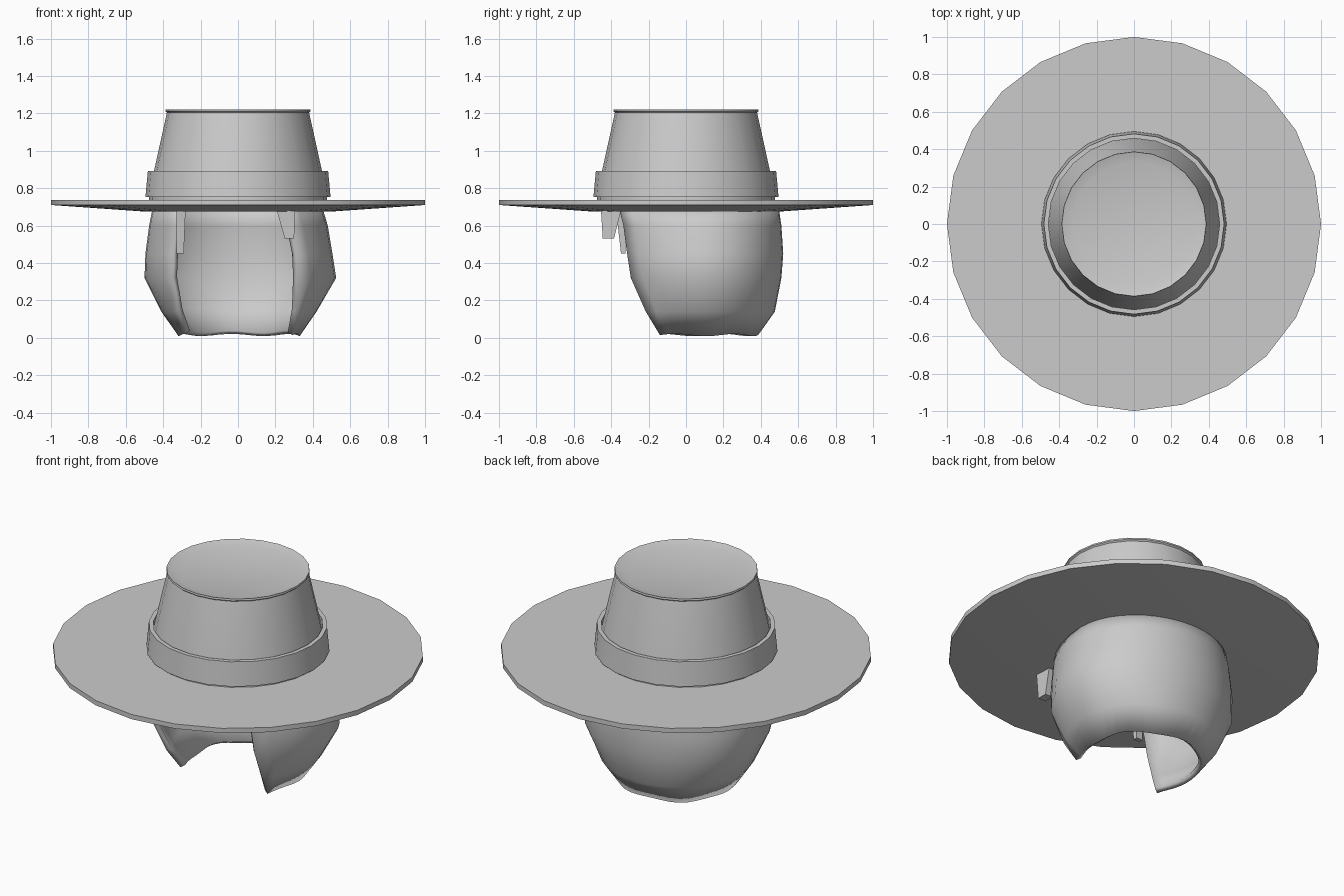
import bpy, bmesh, math
from mathutils import Vector

cube = bpy.data.objects.get("Cube")
if cube:
    bpy.data.objects.remove(cube, do_unlink=True)

grey = bpy.data.materials.new("plain grey")
grey.use_nodes = True
grey.diffuse_color = (0.6, 0.6, 0.6, 1)
grey.node_tree.nodes["Principled BSDF"].inputs["Base Color"].default_value = (0.6, 0.6, 0.6, 1)


def finish(name, bm, angle):
    bmesh.ops.recalc_face_normals(bm, faces=bm.faces)
    mesh = bpy.data.meshes.new(name)
    bm.to_mesh(mesh)
    bm.free()
    mesh.materials.append(grey)
    obj = bpy.data.objects.new(name, mesh)
    bpy.context.collection.objects.link(obj)
    bpy.ops.object.select_all(action="DESELECT")
    obj.select_set(True)
    bpy.context.view_layer.objects.active = obj
    bpy.ops.object.shade_smooth_by_angle(angle=math.radians(angle))
    return obj


def turned(name, profile, closed=False, sides=24):
    """Turn a (radius, height) profile around z, capping it unless closed."""
    bm = bmesh.new()
    turn = [2 * math.pi * i / sides for i in range(sides)]
    rings = [[bm.verts.new((r * math.cos(a), r * math.sin(a), z)) for a in turn]
             for r, z in profile]
    pairs = list(zip(rings, rings[1:]))
    if closed:
        pairs.append((rings[-1], rings[0]))
    else:
        bm.faces.new(rings[0])
        bm.faces.new(rings[-1])
    for low, high in pairs:
        for i in range(sides):
            j = (i + 1) % sides
            bm.faces.new((low[i], low[j], high[j], high[i]))
    return finish(name, bm, 30)


# Hat
turned("brim", [(0.5, 0.675), (1, 0.71), (1, 0.738), (0.4, 0.738)])
turned("crown", [(0.475, 0.735), (0.475, 0.752), (0.465, 0.82), (0.38, 1.205),
                 (0.388, 1.212), (0.386, 1.222), (0.33, 1.205)])
turned("hat_band", [(0.495, 0.752), (0.482, 0.893), (0.458, 0.893), (0.458, 0.752)], closed=True)

# Hair shell: height, right and left half width, back, right and left opening, front
levels = [
    (0.015, 0.32, 0.33, 0.39, 0.28, 0.29, -0.14),
    (0.14, 0.41, 0.42, 0.475, 0.32, 0.31, -0.215),
    (0.32, 0.5, 0.525, 0.51, 0.35, 0.315, -0.295),
    (0.45, 0.495, 0.505, 0.52, 0.345, 0.31, -0.315),
    (0.6, 0.475, 0.48, 0.51, 0.33, 0.28, -0.335),
    (0.7, 0.455, 0.45, 0.495, 0.32, 0.25, -0.36),
]


def hair_outline(z, right, left, back, open_right, open_left, front, steps=5):
    middle = 0.1

    def cheek(side, width, opening):
        limit = math.acos(opening / width)
        for i in range(1, steps + 1):
            s = limit * i / steps
            yield (side * width * math.cos(s),
                   middle - (middle - front) * math.sin(s) / math.sin(limit), z)

    nape = []
    for i in range(4 * steps + 1):
        t = math.pi * i / (4 * steps)
        width = left if math.cos(t) > 0 else right
        nape.append((width * math.cos(t), middle + (back - middle) * math.sin(t), z))
    return list(cheek(1, left, open_left))[::-1] + nape + list(cheek(-1, right, open_right))


bm = bmesh.new()
rows = [[bm.verts.new(p) for p in hair_outline(*level)] for level in levels]
for low, high in zip(rows, rows[1:]):
    for i in range(len(low) - 1):
        bm.faces.new((low[i], low[i + 1], high[i + 1], high[i]))
# Slightly uneven hem
for i, v in enumerate(rows[0]):
    v.co.z += 0.006 * math.sin(i * 0.9)
hair = finish("hair_shell", bm, 40)
shell = hair.modifiers.new("thickness", "SOLIDIFY")
shell.thickness = 0.03
shell.offset = -1


# Loose front locks: tapered wedges from a root to a tip
def lock(name, root, tip, root_size, tip_size):
    bm = bmesh.new()
    ends = []
    for centre, (w, d) in ((root, root_size), (tip, tip_size)):
        ends.append([bm.verts.new(Vector(centre) + Vector((x * w / 2, y * d / 2, 0)))
                     for x, y in ((-1, -1), (1, -1), (1, 1), (-1, 1))])
    bm.faces.new(ends[0])
    bm.faces.new(ends[1])
    for i in range(4):
        j = (i + 1) % 4
        bm.faces.new((ends[0][i], ends[0][j], ends[1][j], ends[1][i]))
    finish(name, bm, 30)


lock("left_lock", (0.255, -0.4, 0.69), (0.275, -0.415, 0.53), (0.1, 0.11), (0.05, 0.06))
lock("right_lock", (-0.305, -0.35, 0.69), (-0.31, -0.335, 0.45), (0.05, 0.05), (0.04, 0.025))
